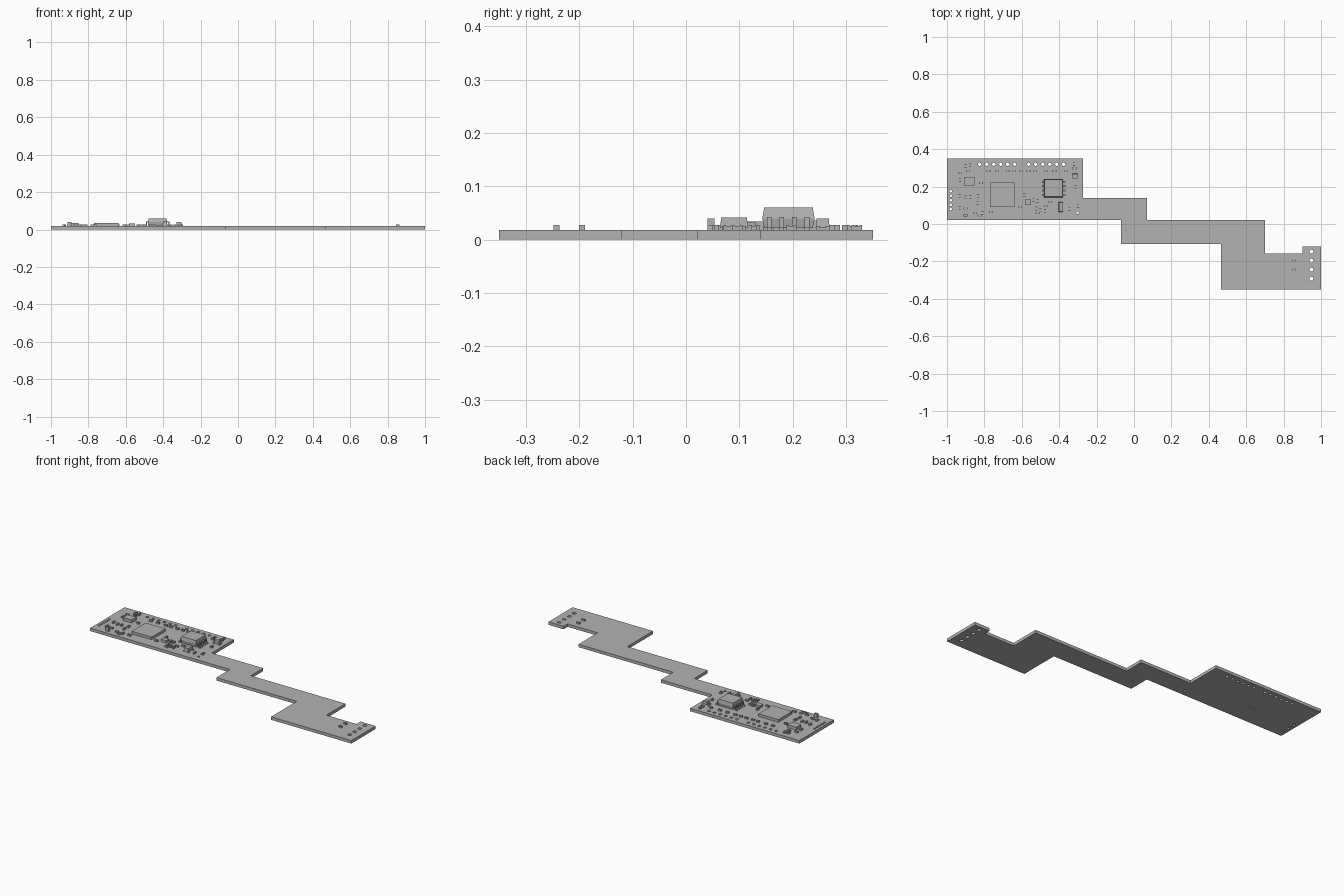
import bpy
import bmesh
import math

cube = bpy.data.objects.get("Cube")
if cube:
    bpy.data.objects.remove(cube, do_unlink=True)

BOARD_TOP = 0.018

grey = bpy.data.materials.new("plain_grey")
grey.use_nodes = True
grey.diffuse_color = (0.45, 0.45, 0.45, 1)
shader = grey.node_tree.nodes["Principled BSDF"]
shader.inputs["Base Color"].default_value = grey.diffuse_color
shader.inputs["Roughness"].default_value = 0.8


def add_box(bm, x, y, width, depth, bottom, top, taper=1.0):
    """Box standing between two heights, with an optionally narrower top."""
    verts = bmesh.ops.create_cube(bm, size=1)["verts"]
    for v in verts:
        upper = v.co.z > 0
        scale = taper if upper else 1.0
        v.co.x = x + v.co.x * width * scale
        v.co.y = y + v.co.y * depth * scale
        v.co.z = top if upper else bottom


def finish(bm, name):
    mesh = bpy.data.meshes.new(name)
    bm.to_mesh(mesh)
    bm.free()
    mesh.materials.append(grey)
    obj = bpy.data.objects.new(name, mesh)
    bpy.context.collection.objects.link(obj)
    return obj


def add_loop(curve, points):
    spline = curve.splines.new("POLY")
    spline.points.add(len(points) - 1)
    for p, (x, y) in zip(spline.points, points):
        p.co = (x, y, 0, 1)
    spline.use_cyclic_u = True


def circle(x, y, radius, sides=16):
    steps = [2 * math.pi * i / sides for i in range(sides)]
    return [(x + radius * math.cos(a), y + radius * math.sin(a)) for a in steps]


# Stepped circuit board with drilled holes
outline = [(-1, .35), (-.273, .35), (-.273, .14), (.07, .14), (.07, .022),
           (.70, .022), (.70, -.159), (.90, -.159), (.90, -.12), (1, -.12),
           (1, -.35), (.465, -.35), (.465, -.106), (-.07, -.106),
           (-.07, .022), (-1, .022)]
curve = bpy.data.curves.new("board", "CURVE")
curve.dimensions = "2D"
curve.fill_mode = "BOTH"
curve.extrude = BOARD_TOP / 2
add_loop(curve, outline)
for start in (-.825, -.563):
    for i in range(6):
        add_loop(curve, circle(start + i * .0374, .319, .009))
for i in range(5):
    add_loop(curve, circle(-.98, .08 + i * .0237, .007))
for i in range(4):
    add_loop(curve, circle(.948, -.148 - i * .048, .011))
add_loop(curve, circle(-.302, .06, .007))
for i in range(3):
    for j in range(2):
        add_loop(curve, circle(-.72 + i * .02, .14 + j * .02, .004, 8))
board_curve = bpy.data.objects.new("board_curve", curve)
bpy.context.collection.objects.link(board_curve)
board_mesh = bpy.data.meshes.new_from_object(board_curve)
bpy.data.objects.remove(board_curve, do_unlink=True)
bm = bmesh.new()
bm.from_mesh(board_mesh)
bpy.data.meshes.remove(board_mesh)
bmesh.ops.remove_doubles(bm, verts=bm.verts, dist=1e-5)
bmesh.ops.recalc_face_normals(bm, faces=bm.faces)
for v in bm.verts:
    v.co.z += BOARD_TOP / 2
for f in bm.faces:
    f.material_index = 0
    f.smooth = False
finish(bm, "circuit_board")


def flat_chip(name, x, y, width, depth, top):
    bm = bmesh.new()
    add_box(bm, x, y, width, depth, BOARD_TOP, top)
    finish(bm, name)


# Flat chips
flat_chip("processor", -.705, .157, .132, .132, .034)
flat_chip("small_chip", -.881, .228, .058, .045, .036)
flat_chip("oscillator", -.567, .116, .034, .03, .032)
flat_chip("tall_capacitor", -.901, .047, .02, .013, .04)

# Main chip: body tapering above and below its waist, four bent legs per side
bm = bmesh.new()
add_box(bm, -.43, .192, .103, .098, .04, .06, .93)
add_box(bm, -.43, .192, .103, .098, .04, .022, .93)
for side in (-1, 1):
    for i in range(4):
        y = .156 + i * .0235
        add_box(bm, -.43 + side * .054, y, .010, .009, .037, .043)
        add_box(bm, -.43 + side * .060, y, .005, .009, .021, .043)
        add_box(bm, -.43 + side * .066, y, .014, .009, BOARD_TOP, .023)
bmesh.ops.recalc_face_normals(bm, faces=bm.faces)
finish(bm, "main_chip")


def legged_chip(name, x, y, width, depth, top):
    """Small package with three legs on one side and two on the other."""
    bm = bmesh.new()
    add_box(bm, x, y, width, depth, BOARD_TOP + .004, top, .9)
    for side, offsets in ((-1, (-.35, 0, .35)), (1, (-.35, .35))):
        for k in offsets:
            add_box(bm, x + side * width * .6, y + k * depth,
                    width * .35, .007, BOARD_TOP, .026)
    finish(bm, name)


legged_chip("regulator", -.391, .09, .024, .053, .042)
legged_chip("transistor", -.315, .256, .028, .026, .04)


def passive(name, x, y, upright):
    """Tiny two-ended part: a body between slightly higher end caps."""
    bm = bmesh.new()
    for offset, length, top in ((0, .011, .026), (-.0075, .004, .028),
                                (.0075, .004, .028)):
        if upright:
            add_box(bm, x, y + offset, .011, length, BOARD_TOP, top)
        else:
            add_box(bm, x + offset, y, length, .011, BOARD_TOP, top)
    finish(bm, name)


# Resistors and capacitors, positioned on the board
upright_spots = [(-.90, .31), (-.877, .313), (-.93, .235), (-.933, .15),
                 (-.901, .142), (-.875, .145), (-.834, .15), (-.837, .112),
                 (-.933, .086), (-.81, .059), (-.586, .155), (-.537, .128),
                 (-.516, .123), (-.50, .075), (-.476, .07), (-.521, .083),
                 (-.30, .096), (-.313, .198), (-.32, .32), (-.345, .08)]
level_spots = [(-.928, .273), (-.885, .283), (-.818, .219), (-.318, .298),
               (-.901, .083), (-.848, .059), (-.767, .064), (-.826, .046),
               (-.607, .09), (-.473, .096), (-.447, .118), (-.516, .059),
               (.853, -.195), (.853, -.243)]
level_spots += [(x, .283) for x in (-.778, -.73, -.676, -.644, -.602, -.564,
                                    -.527, -.473, -.425, -.366)]
for number, (x, y) in enumerate(upright_spots):
    passive(f"upright_part_{number}", x, y, True)
for number, (x, y) in enumerate(level_spots):
    passive(f"level_part_{number}", x, y, False)
